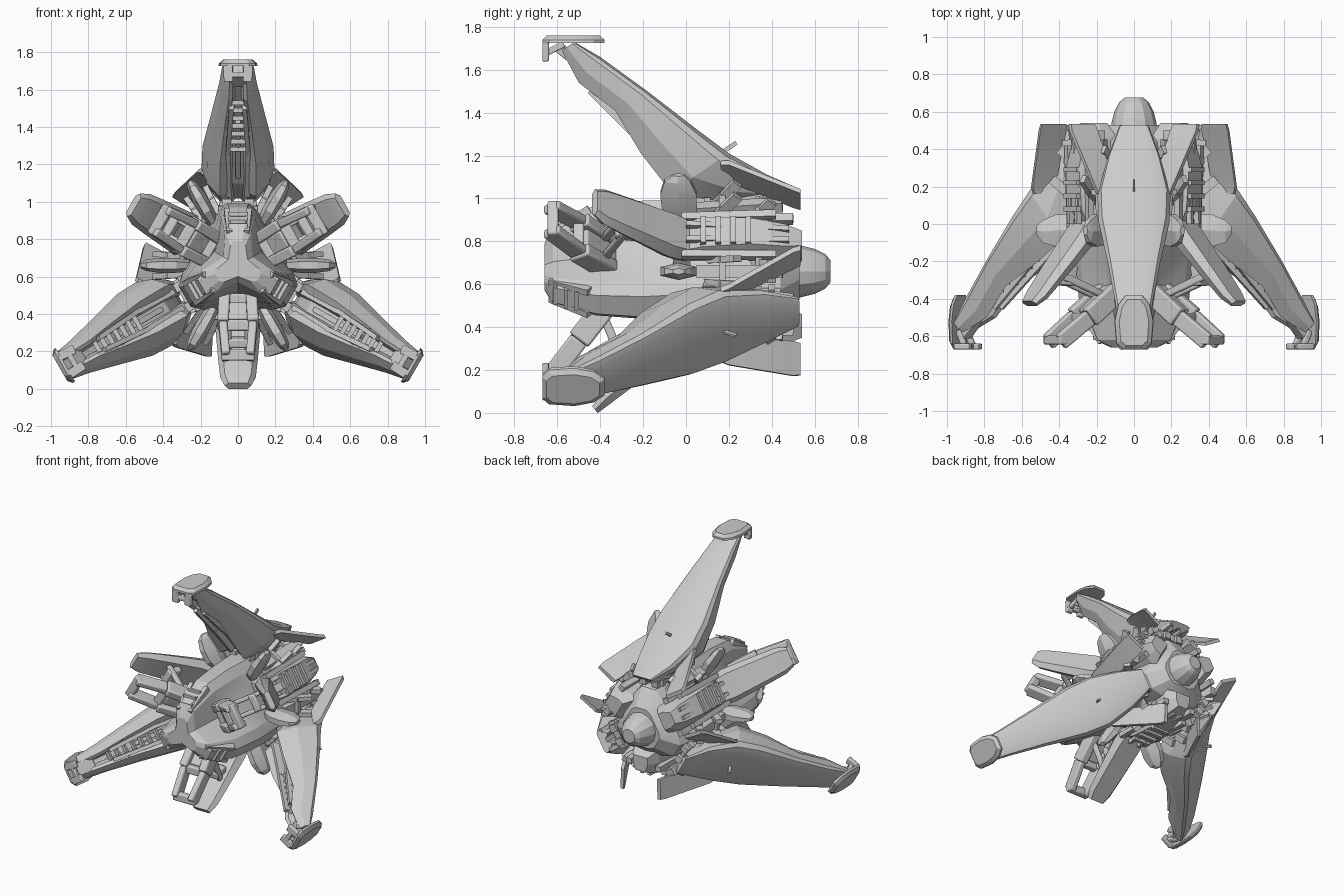
import bpy, bmesh
from math import radians, sin, cos, pi
from mathutils import Vector

if "Cube" in bpy.data.objects:
    bpy.data.objects.remove(bpy.data.objects["Cube"])

HUB_Z = 0.66                      # three-fold symmetry axis runs along y at this height
WINGS = (0, 120, 240)
PODS = (60, 180, 300)
SIX = (30, 90, 150, 210, 270, 330)


def emit(name, bm, angles, bevel=0):
    """Copy a part (local x = sideways, y = length, z = radial) around the hub."""
    bmesh.ops.recalc_face_normals(bm, faces=bm.faces)
    for i, a in enumerate(angles):
        me = bpy.data.meshes.new(name)
        bm.to_mesh(me)
        ob = bpy.data.objects.new(f"{name}_{i + 1}" if len(angles) > 1 else name, me)
        ob.location.z = HUB_Z
        ob.rotation_euler.y = radians(a)
        bpy.context.collection.objects.link(ob)
        if bevel:
            m = ob.modifiers.new("bevel", 'BEVEL')
            m.width, m.segments = bevel, 2
            m.limit_method = 'ANGLE'
    bm.free()


def loft(name, rings, angles, bevel=0):
    bm = bmesh.new()
    loops = [[bm.verts.new(p) for p in ring] for ring in rings]
    n = len(loops[0])
    for a, b in zip(loops, loops[1:]):
        for i in range(n):
            j = (i + 1) % n
            bm.faces.new((a[i], a[j], b[j], b[i]))
    caps = [bm.faces.new(loops[0]), bm.faces.new(loops[-1])]
    bmesh.ops.triangulate(bm, faces=caps)
    emit(name, bm, angles, bevel)


def beams(name, items, angles, bevel=0):
    """Square bars: (start, end, width, thickness)."""
    bm = bmesh.new()
    for p, q, w, h in items:
        p, q = Vector(p), Vector(q)
        d = (q - p).normalized()
        ref = Vector((0, 1, 0)) if abs(d.x) > 0.8 else Vector((1, 0, 0))
        s = (ref - d * ref.dot(d)).normalized()
        t = d.cross(s)
        vs = [[bm.verts.new(c + s * w / 2 * i + t * h / 2 * j)
               for i, j in ((1, 1), (-1, 1), (-1, -1), (1, -1))] for c in (p, q)]
        bm.faces.new(vs[0])
        bm.faces.new(vs[1])
        for k in range(4):
            m = (k + 1) % 4
            bm.faces.new((vs[0][k], vs[0][m], vs[1][m], vs[1][k]))
    emit(name, bm, angles, bevel)


def mirror_x(items):
    return items + [((-p[0], *p[1:]), (-q[0], *q[1:]), w, h) for p, q, w, h in items]


def box_ring(y, r0, r1, w0, w1):
    """Six-sided section across y: inner width w0, outer width w1."""
    m, w = (r0 + r1) / 2, max(w0, w1)
    return [(-w0, y, r0), (-w, y, m), (-w1, y, r1), (w1, y, r1), (w, y, m), (w0, y, r0)]


# Main wings: outer edge (y, r), inner edge (y, r), half width
def wing_ring(yo, ro, yi, ri, w):
    pts = [(0.0, 0.62), (0.06, 0.9), (0.18, 1.0), (0.62, 0.86), (1.0, 0.5), (0.9, 0.3), (0.62, 0.16)]
    pts += [(d, -k) for d, k in reversed(pts)]
    return [(k * w, yo + (yi - yo) * d, ro + (ri - ro) * d) for d, k in pts]


wing = [(-.52, 1.07, -.58, 1.03, .085), (-.40, 1.00, -.50, .88, .10), (-.18, .84, -.33, .75, .14),
        (.06, .655, -.21, .55, .19), (.20, .55, -.07, .37, .195), (.38, .45, .17, .32, .145),
        (.53, .385, .48, .34, .08)]
loft("wing", [wing_ring(*s) for s in wing], WINGS)

# Ribs, rails and panels set into the inner wing face
rail = mirror_x([((.035, -.44, .85), (.055, -.19, .60), .025, .05),
                 ((.055, -.19, .60), (.05, .0, .38), .03, .05)])
rungs = [((-.06, y, r), (.06, y, r), .02, .025)
         for y, r in [(-.44 + .25 * k / 6, .87 - .25 * k / 6) for k in range(7)]]
beams("wing_channel", rail + rungs, WINGS)
beams("wing_spine", [((0, -.30, .77), (0, -.02, .48), .03, .05)], WINGS, .005)
beams("wing_root_mount", mirror_x([((.06, .02, .33), (.05, .44, .31), .05, .05),
                                   ((.09, .08, .30), (.07, .50, .37), .03, .03)])
      + [((-.1, y, .32), (.1, y, .32), .03, .05) for y in (.1, .2, .3, .4)], WINGS)
beams("wing_antenna", [((0, .16, .55), (0, .235, .60), .012, .02)], WINGS)

# Wing tip: cap plate, drooping hook and mechanism under it
outline = [(.045, -.38), (.085, -.43), (.105, -.52), (.095, -.64), (.06, -.67)]
outline += [(-x, y) for x, y in reversed(outline)]
loft("tip_cap", [[(x, y, 1.065) for x, y in outline],
                 [(x * .97, y, 1.08) for x, y in outline],
                 [(x * .75, y * .85 - .08, 1.10) for x, y in outline]], WINGS)
beams("tip_hook", mirror_x([((.055, -.655, 1.07), (.05, -.655, .98), .05, .03),
                            ((.04, -.57, 1.06), (.045, -.65, 1.02), .03, .03)])
      + [((-.05, -.655, 1.02), (.05, -.655, 1.02), .03, .03),
         ((0, -.50, .97), (0, -.60, 1.05), .09, .05)], WINGS, .006)


# Three-lobed hull: y, lobe radius, lobe half width, valley radius
def hull_ring(y, rl, w, rv):
    ring = []
    for k in range(3):
        a = 2 * pi * k / 3
        for x, r in ((-w, rl * .82), (-w * .55, rl), (w * .55, rl), (w, rl * .82),
                     (rv * sin(pi / 3), rv * cos(pi / 3))):
            ring.append((x * cos(a) + r * sin(a), y, r * cos(a) - x * sin(a)))
    return ring


hull = [(-.66, .13, .04, .06), (-.62, .22, .07, .09), (-.42, .31, .09, .14), (-.2, .33, .10, .18),
        (0, .33, .12, .23), (.25, .32, .12, .25), (.44, .27, .10, .22), (.53, .15, .08, .13)]
loft("hull", [hull_ring(*s) for s in hull], (0,))
beams("hull_lamp", mirror_x([((.045, -.63, .17), (.06, -.45, .29), .03, .04)])
      + [((-.05, y, r), (.05, y, r), .02, .03)
         for y, r in ((-.61, .21), (-.56, .245), (-.51, .27))], WINGS)

# Blunt tail cone
loft("tail_cone", [[(r * cos(2 * pi * k / 12), y, r * sin(2 * pi * k / 12)) for k in range(12)]
                   for y, r in ((.42, .14), (.54, .12), (.60, .105), (.65, .08), (.675, .05))], (0,))


# Pod blades swept forward and out: y, r, half width, thickness
def blade_ring(y, r, w, t):
    n = (.64 * t, .77 * t)
    sec = [(-1, 0), (-.72, .5), (.72, .5), (1, 0), (.75, -.5), (-.75, -.5)]
    return [(x * w, y + n[0] * d, r + n[1] * d) for x, d in sec]


loft("pod_blade", [blade_ring(*s) for s in
                   [(.02, .26, .10, .12), (-.08, .345, .12, .10), (-.28, .515, .105, .075),
                    (-.38, .60, .095, .06), (-.425, .645, .07, .04)]], PODS)

# Open frame claws at the front of each pod
claw = mirror_x([((.07, -.36, .14), (.08, -.50, .32), .06, .11),
                 ((.08, -.50, .32), (.065, -.63, .49), .045, .09),
                 ((.05, -.38, .22), (.05, -.28, .46), .03, .04)])
claw += [((-.09, y, r), (.09, y, r), .05, .06)
         for y, r in ((-.40, .18), (-.50, .32), (-.62, .48))]
claw += [((0, -.34, .14), (0, -.48, .30), .10, .05), ((0, -.33, .42), (0, -.22, .40), .12, .05)]
beams("claw_frame", claw, PODS, .01)

# Rear engine blocks behind the blades, with vents and pipes
loft("engine_block", [box_ring(*s) for s in
                      [(-.06, .15, .30, .10, .07), (.08, .15, .37, .12, .08),
                       (.30, .15, .38, .12, .07), (.46, .16, .34, .10, .06),
                       (.54, .20, .31, .06, .04)]], PODS)
beams("engine_vents", [((-.07, y, .38), (.07, y, .38), .025, .03)
                       for y in (.08, .15, .22, .29)], PODS)
beams("engine_pipes", mirror_x([((.10, -.02, .33), (.11, .42, .34), .035, .035),
                                ((.13, .02, .27), (.12, .50, .28), .04, .04),
                                ((.04, .0, .37), (.03, .48, .34), .025, .03)]), PODS)

# Six thin upright vanes between wings and pods
vane = [(.26, .03, .05, -.06), (.33, .04, .05, -.11), (.42, .04, .05, -.12),
        (.49, .03, .02, -.10), (.52, .015, -.01, -.06)]
loft("side_vane", [[(-w, (y0 + y1) / 2, r), (-w * .5, y0, r), (w * .5, y0, r), (w, (y0 + y1) / 2, r),
                    (w * .5, y1, r), (-w * .5, y1, r)] for r, w, y0, y1 in vane], SIX)

# Six twisted rear fins, handed away from the nearest wing: y, inner (x, r), outer (x, r)
fin = [(.16, -.125, .45, -.085, .54), (.20, -.12, .43, -.07, .55), (.50, .02, .37, .10, .51),
       (.535, .04, .37, .11, .50)]
for side, angles, label in ((1, (30, 150, 270), "right"), (-1, (90, 210, 330), "left")):
    rings = [[(side * (x0 - .012), y, r0), (side * (x1 - .012), y, r1), (side * (x1 + .012), y, r1 - .01),
              (side * (x0 + .012), y, r0 - .01)] for y, x0, r0, x1, r1 in fin]
    loft("rear_fin_" + label, rings, angles)

# Struts carrying the fins
beams("fin_struts", mirror_x([((.05, .08, .25), (.06, .24, .44), .03, .05),
                              ((.04, .28, .25), (.04, .40, .40), .03, .05)])
      + [((-.07, y, r), (.07, y, r), .03, .03) for y, r in ((.17, .37), (.34, .35))]
      + [((0, .05, .33), (0, .45, .36), .06, .05)], SIX)

# Smooth shading with sharp edges kept
for ob in bpy.context.scene.objects:
    ob.select_set(True)
    bpy.context.view_layer.objects.active = ob
bpy.ops.object.shade_smooth_by_angle(angle=radians(18))
